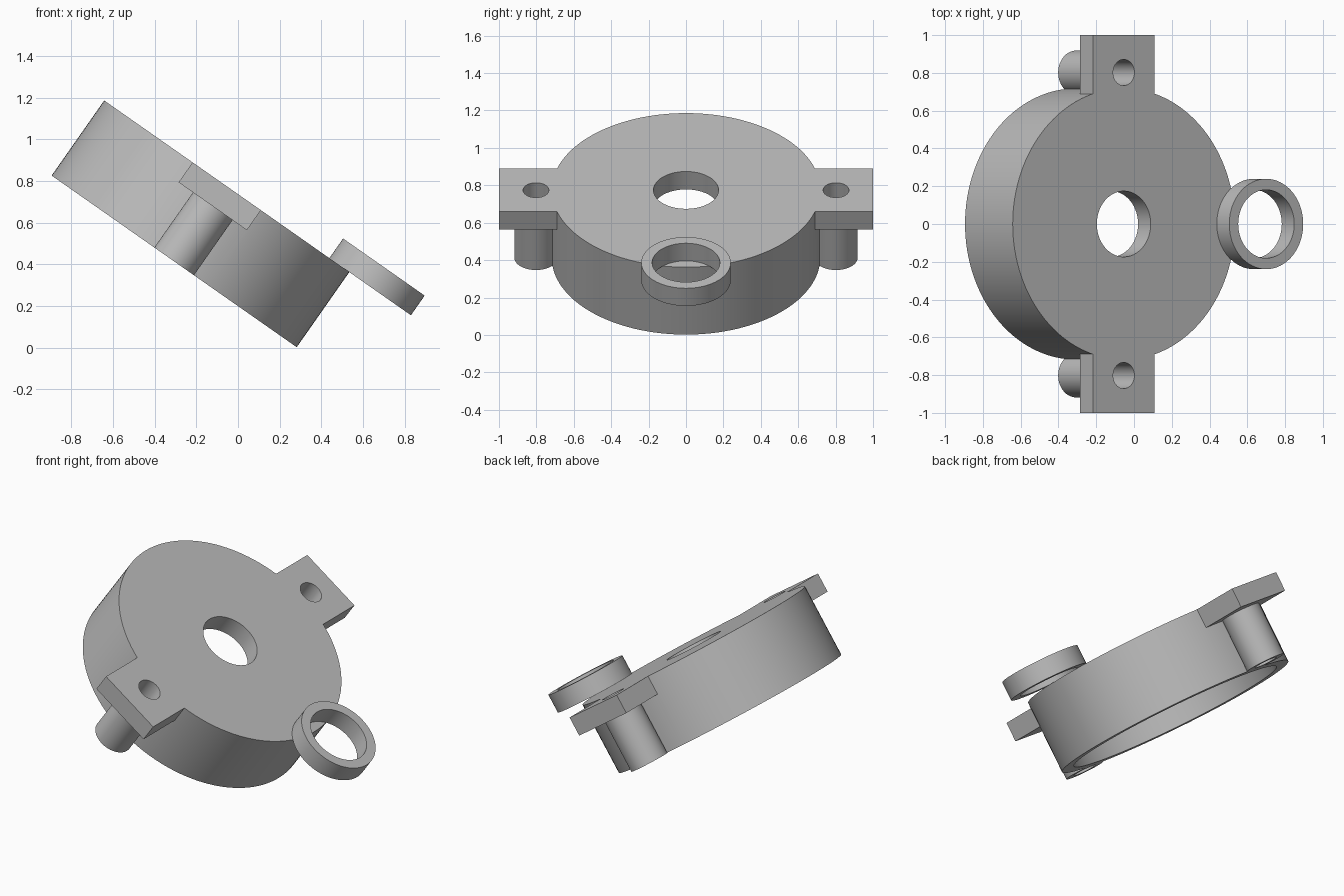
import bpy
import bmesh
from math import radians
from mathutils import Matrix, Vector

cube = bpy.data.objects.get("Cube")
if cube:
    bpy.data.objects.remove(cube, do_unlink=True)

grey = bpy.data.materials.new("plain grey")
grey.use_nodes = True
colour = (0.5, 0.5, 0.5, 1)
grey.diffuse_color = colour
grey.node_tree.nodes["Principled BSDF"].inputs["Base Color"].default_value = colour

# Housing dimensions, with local z = 0 on the top face
RADIUS, DEPTH, PLATE, WALL = 0.718, 0.44, 0.117, 0.075
EAR_Y = 0.802
TILT = Matrix.Translation((-0.054, 0, 0.774)) @ Matrix.Rotation(radians(35), 4, "Y")


def make_object(name, bm):
    mesh = bpy.data.meshes.new(name)
    bm.to_mesh(mesh)
    bm.free()
    mesh.materials.append(grey)
    obj = bpy.data.objects.new(name, mesh)
    bpy.context.collection.objects.link(obj)
    return obj


def cylinder(name, radius, low, high, x=0, y=0, sides=96):
    bm = bmesh.new()
    place = Matrix.Translation((x, y, (low + high) / 2))
    bmesh.ops.create_cone(bm, cap_ends=True, segments=sides, radius1=radius,
                          radius2=radius, depth=high - low, matrix=place)
    return make_object(name, bm)


def box(name, size, centre):
    bm = bmesh.new()
    place = Matrix.Translation(centre) @ Matrix.Diagonal(Vector(size).to_4d())
    bmesh.ops.create_cube(bm, size=1, matrix=place)
    return make_object(name, bm)


def combine(target, tool, operation):
    """Apply a boolean and discard the tool object."""
    tool.hide_render = True
    mod = target.modifiers.new("cut", "BOOLEAN")
    mod.operation, mod.solver, mod.object = operation, "EXACT", tool
    bpy.context.view_layer.update()
    graph = bpy.context.evaluated_depsgraph_get()
    mesh = bpy.data.meshes.new_from_object(target.evaluated_get(graph))
    target.modifiers.clear()
    target.data = mesh
    bpy.data.objects.remove(tool, do_unlink=True)


def finish(obj):
    obj.matrix_world = TILT
    bpy.ops.object.select_all(action="DESELECT")
    obj.select_set(True)
    bpy.context.view_layer.objects.active = obj
    bpy.ops.object.shade_smooth_by_angle(angle=radians(30))


# Round housing with mounting ears and screw bosses
housing = cylinder("housing", RADIUS, -DEPTH, 0, sides=128)
combine(housing, box("ears", (0.4, 2, PLATE), (0, 0, -PLATE / 2)), "UNION")
for side in (-1, 1):
    combine(housing, cylinder("boss", 0.116, -DEPTH, -PLATE / 2, y=side * EAR_Y, sides=64), "UNION")

# Hollow underside, centre opening and screw holes
combine(housing, cylinder("cavity", RADIUS - WALL, -1, -PLATE, sides=128), "DIFFERENCE")
combine(housing, cylinder("centre_hole", 0.174, -1, 1), "DIFFERENCE")
for side in (-1, 1):
    combine(housing, cylinder("screw_hole", 0.069, -1, 1, y=side * EAR_Y, sides=48), "DIFFERENCE")
finish(housing)

# Loose ring level with the top face, overhanging the edge
ring = cylinder("ring", 0.239, 0, 0.115, x=0.84)
combine(ring, cylinder("ring_hole", 0.181, -1, 1, x=0.84), "DIFFERENCE")
finish(ring)
